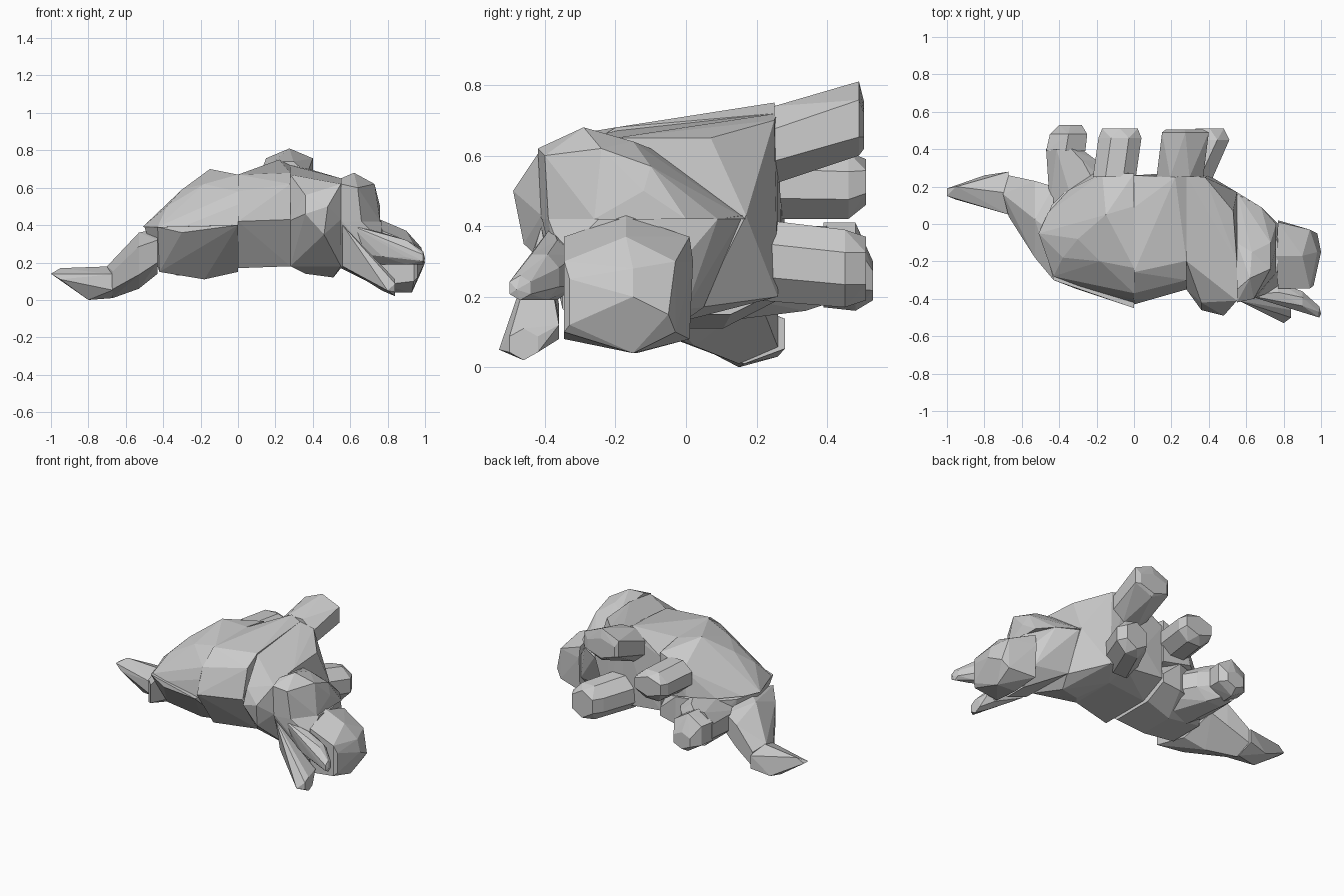
import bpy, bmesh
from math import cos, sin, pi


def ring(axis, t, a0, a1, b0, b1, n=8, turn=0.5):
    """Polygon section filling the box a0..a1 by b0..b1 at position t on an axis."""
    angles = [2 * pi * (i + turn) / n for i in range(n)]
    ca, sb = max(abs(cos(a)) for a in angles), max(abs(sin(a)) for a in angles)
    out = []
    for a in angles:
        u = (a0 + a1) / 2 + (a1 - a0) / 2 * cos(a) / ca
        v = (b0 + b1) / 2 + (b1 - b0) / 2 * sin(a) / sb
        out.append((t, u, v) if axis == 'X' else (u, t, v))
    return out


def hull(name, axis, rings, extra=()):
    """Faceted convex part wrapped around a few sections and corner points."""
    bm = bmesh.new()
    for r in rings:
        for p in ring(axis, *r):
            bm.verts.new(p)
    for p in extra:
        bm.verts.new(p)
    res = bmesh.ops.convex_hull(bm, input=bm.verts)
    junk = [v for v in res['geom_interior'] + res['geom_unused'] if isinstance(v, bmesh.types.BMVert)]
    bmesh.ops.delete(bm, geom=list(set(junk)), context='VERTS')
    bmesh.ops.dissolve_limit(bm, angle_limit=0.05, verts=bm.verts, edges=bm.edges)
    bmesh.ops.recalc_face_normals(bm, faces=bm.faces)
    me = bpy.data.meshes.new(name)
    bm.to_mesh(me)
    bm.free()
    ob = bpy.data.objects.new(name, me)
    bpy.context.collection.objects.link(ob)
    return ob


# Tail, lying flat and rising into the rump
hull("tail_tip", 'X', [(-0.67, 0.05, 0.28, 0.01, 0.18, 6)],
     [(-1, 0.15, 0.14), (-1, 0.19, 0.14), (-0.95, 0.2, 0.17), (-0.95, 0.13, 0.11),
      (-0.8, 0.15, 0.0), (-0.8, 0.26, 0.03)])
hull("tail_base", 'X', [(-0.67, 0.04, 0.26, 0.01, 0.2, 6),
                        (-0.53, -0.18, 0.23, 0.06, 0.36, 6),
                        (-0.43, -0.3, 0.2, 0.14, 0.38, 6)],
     [(-0.7, 0.16, 0.18)])

# Hindquarters, split into an upper and a lower half
hull("rump_upper", 'X', [(0, -0.4, 0.26, 0.35, 0.67, 6, 0)],
     [(-0.51, -0.05, 0.39), (-0.46, 0.06, 0.39), (-0.35, 0.18, 0.39), (-0.2, 0.28, 0.4),
      (-0.43, -0.28, 0.39), (-0.3, -0.08, 0.59), (-0.28, 0.13, 0.53), (-0.38, -0.18, 0.5),
      (-0.15, 0.05, 0.7), (-0.18, -0.2, 0.62), (-0.17, 0.27, 0.57), (-0.3, -0.33, 0.39),
      (0, 0.27, 0.64), (0, 0.27, 0.36), (0, -0.37, 0.58), (0, -0.42, 0.4)])
hull("rump_lower", 'X', [(0, -0.3, 0.27, 0.15, 0.4, 6, 0),
                         (-0.18, -0.24, 0.22, 0.11, 0.38, 6, 0)],
     [(-0.5, -0.05, 0.39), (0, -0.45, 0.4), (-0.43, -0.3, 0.39), (-0.42, -0.14, 0.15),
      (-0.42, 0.1, 0.15), (-0.44, 0.1, 0.38), (-0.3, -0.35, 0.36), (-0.32, 0.22, 0.2),
      (-0.32, 0.22, 0.38), (-0.12, 0.28, 0.2), (-0.12, 0.28, 0.38), (0, 0.27, 0.22)])

# Barrel and chest
hull("barrel", 'X', [(0, -0.43, 0.26, 0.17, 0.67, 6, 0),
                     (0.28, -0.35, 0.26, 0.18, 0.68, 6, 0)],
     [(0.22, 0.25, 0.75), (0.28, 0.26, 0.72), (0.15, 0.27, 0.4), (0, 0.26, 0.6),
      (0, 0.26, 0.25), (0.28, 0.26, 0.22), (0, -0.37, 0.58), (0.28, -0.3, 0.62)])
hull("chest", 'X', [(0.28, -0.35, 0.26, 0.18, 0.67, 6, 0)],
     [(0.28, 0.26, 0.72), (0.38, 0.25, 0.7), (0.4, 0.26, 0.2), (0.48, -0.49, 0.5),
      (0.46, -0.46, 0.35), (0.36, -0.46, 0.46), (0.51, -0.05, 0.12), (0.36, -0.1, 0.14),
      (0.55, -0.41, 0.62), (0.55, -0.2, 0.65), (0.53, 0.07, 0.65), (0.55, 0.17, 0.43),
      (0.55, -0.41, 0.43), (0.55, -0.28, 0.18), (0.55, 0.04, 0.17), (0.36, -0.42, 0.56),
      (0.28, 0.26, 0.22)])

# Head: cranium, jaw and blunt muzzle
hull("cranium", 'X', [],
     [(0.55, -0.42, 0.62), (0.55, -0.41, 0.42), (0.55, 0.17, 0.42), (0.55, -0.1, 0.62),
      (0.55, -0.35, 0.65), (0.62, -0.29, 0.68), (0.63, -0.15, 0.64), (0.68, 0.09, 0.42),
      (0.73, -0.1, 0.57), (0.73, -0.24, 0.62), (0.76, 0.0, 0.42), (0.76, -0.12, 0.5),
      (0.76, -0.26, 0.42), (0.66, -0.39, 0.42), (0.64, -0.4, 0.6)])
hull("jaw", 'X', [(0.77, -0.35, 0.0, 0.06, 0.42)],
     [(0.55, -0.41, 0.43), (0.55, 0.16, 0.43), (0.55, -0.34, 0.18), (0.55, 0.05, 0.17),
      (0.68, 0.09, 0.42), (0.66, -0.39, 0.42)])
hull("muzzle", 'X', [(0.77, -0.345, 0.01, 0.08, 0.37, 4),
                     (0.94, -0.345, -0.03, 0.1, 0.3, 4)],
     [(0.76, -0.17, 0.43), (0.77, 0.02, 0.3), (0.9, -0.17, 0.37), (0.93, -0.15, 0.04),
      (0.8, -0.14, 0.04), (0.98, -0.05, 0.15), (1, -0.15, 0.2), (0.96, -0.33, 0.12),
      (0.98, -0.15, 0.28), (0.96, -0.33, 0.25)])

# Two small horn-like ears along the side of the head
hull("upper_ear", 'X', [(0.77, -0.42, -0.31, 0.19, 0.36, 6),
                        (0.9, -0.47, -0.36, 0.19, 0.32),
                        (0.99, -0.5, -0.44, 0.19, 0.26, 6)],
     [(0.6, -0.38, 0.4), (0.62, -0.34, 0.25), (1.0, -0.48, 0.22)])
hull("lower_ear", 'X', [(0.77, -0.47, -0.36, 0.05, 0.17, 6),
                        (0.84, -0.5, -0.42, 0.02, 0.11, 6)],
     [(0.8, -0.53, 0.05), (0.56, -0.41, 0.4), (0.56, -0.36, 0.18), (0.82, -0.36, 0.12)])

# Legs stick out sideways: section pairs from body to foot
legs = {
    "front_upper_leg": [(0.25, 0.12, 0.37, 0.52, 0.74), (0.49, 0.15, 0.4, 0.6, 0.81, 6),
                        (0.505, 0.17, 0.37, 0.62, 0.75, 6)],
    "front_lower_leg": [(0.2, 0.16, 0.4, 0.19, 0.42), (0.45, 0.29, 0.51, 0.17, 0.39),
                        (0.51, 0.33, 0.48, 0.19, 0.37, 6)],
    "rear_upper_leg": [(0.25, -0.22, 0.01, 0.42, 0.62), (0.46, -0.19, 0.04, 0.42, 0.61),
                       (0.51, -0.17, 0.02, 0.46, 0.59, 6)],
    "rear_lower_leg": [(0.1, -0.45, -0.02, 0.13, 0.39), (0.34, -0.46, -0.2, 0.16, 0.4),
                       (0.4, -0.47, -0.28, 0.18, 0.4)],
    "rear_lower_foot": [(0.39, -0.47, -0.26, 0.17, 0.41, 6), (0.48, -0.45, -0.25, 0.16, 0.41, 6),
                        (0.53, -0.4, -0.28, 0.19, 0.3, 6)],
}
for name, rings in legs.items():
    hull(name, 'Y', rings)
